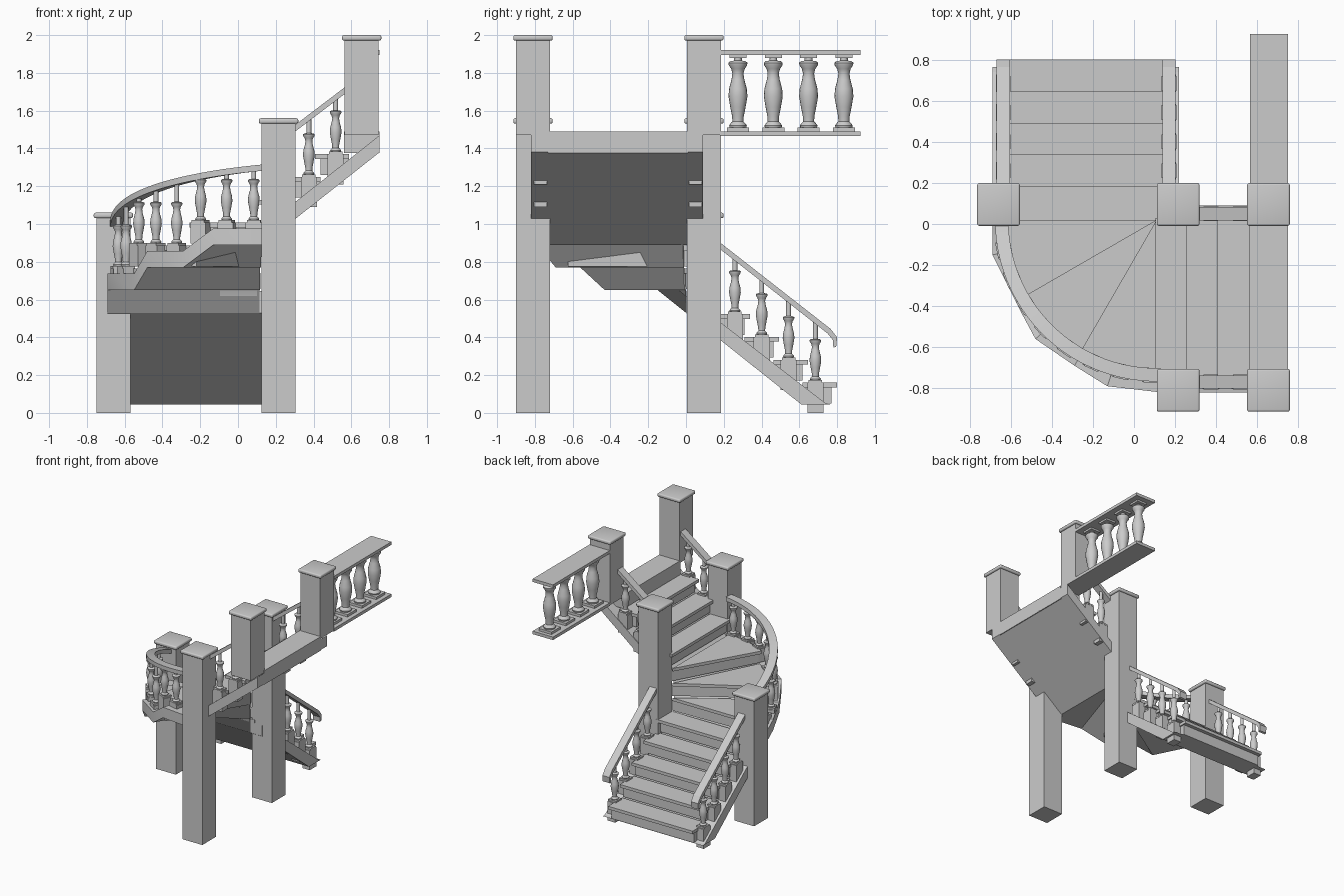
import bpy, bmesh
from math import sin, cos, radians, pi
from mathutils import Matrix, Vector

if "Cube" in bpy.data.objects:
    bpy.data.objects.remove(bpy.data.objects["Cube"])

RISE, GO = 0.121, 0.1535
PX, PY = 0.11, 0.02            # pivot of the winding steps


def finish(name, bm, smooth=False):
    bmesh.ops.recalc_face_normals(bm, faces=bm.faces)
    me = bpy.data.meshes.new(name)
    bm.to_mesh(me)
    bm.free()
    ob = bpy.data.objects.new(name, me)
    bpy.context.collection.objects.link(ob)
    if smooth:
        bpy.ops.object.select_all(action='DESELECT')
        ob.select_set(True)
        bpy.context.view_layer.objects.active = ob
        bpy.ops.object.shade_smooth_by_angle(angle=radians(40))
    return ob


def box(name, x0, x1, y0, y1, z0, z1, bevel=0):
    bm = bmesh.new()
    m = Matrix.Translation(((x0 + x1) / 2, (y0 + y1) / 2, (z0 + z1) / 2))
    bmesh.ops.create_cube(bm, size=1, matrix=m @ Matrix.Diagonal((x1 - x0, y1 - y0, z1 - z0, 1)))
    if bevel:
        bmesh.ops.bevel(bm, geom=bm.edges[:], offset=bevel, segments=3, profile=0.5, affect='EDGES')
    return finish(name, bm, bevel > 0)


def prism(name, pts, axis, lo, hi):
    """Extrude a 2D outline along an axis; outline is in the other two axes."""
    def put(p, h):
        return {'x': (h, p[0], p[1]), 'y': (p[0], h, p[1]), 'z': (p[0], p[1], h)}[axis]
    bm = bmesh.new()
    a = [bm.verts.new(put(p, lo)) for p in pts]
    b = [bm.verts.new(put(p, hi)) for p in pts]
    bm.faces.new(a)
    bm.faces.new(b)
    for i in range(len(pts)):
        j = (i + 1) % len(pts)
        bm.faces.new((a[i], a[j], b[j], b[i]))
    return finish(name, bm)


def sweep(name, rings):
    """Skin a list of four-point sections and cap both ends."""
    bm = bmesh.new()
    vs = [[bm.verts.new(p) for p in r] for r in rings]
    for r, q in zip(vs, vs[1:]):
        for i in range(4):
            j = (i + 1) % 4
            bm.faces.new((r[i], r[j], q[j], q[i]))
    bm.faces.new(vs[0])
    bm.faces.new(vs[-1])
    return finish(name, bm, True)


PROFILE = [(.027, .012), (.029, .02), (.024, .027), (.018, .033), (.019, .05), (.025, .08),
           (.031, .115), (.029, .14), (.021, .17), (.018, .19), (.022, .205), (.030, .217),
           (.031, .225), (.025, .23), (.013, .232)]


def baluster(name, x, y, z, top, s=1.0, rot=0.0, plinth=0.16):
    bm = bmesh.new()
    # square foot plate
    bmesh.ops.create_cube(bm, size=1, matrix=Matrix.Translation((0, 0, .0065)) @ Matrix.Diagonal((.072, .072, .013, 1)))
    # block under the foot
    if plinth:
        bmesh.ops.create_cube(bm, size=1, matrix=Matrix.Translation((0, 0, -plinth / 2)) @ Matrix.Diagonal((.068, .085, plinth, 1)))
    # turned body
    n = 16
    rings = []
    for r, h in PROFILE + [(.013, (top - z) / s)]:
        rings.append([bm.verts.new((r * cos(2 * pi * i / n), r * sin(2 * pi * i / n), h)) for i in range(n)])
    for a, b in zip(rings, rings[1:]):
        for i in range(n):
            j = (i + 1) % n
            bm.faces.new((a[i], a[j], b[j], b[i]))
    bm.faces.new(rings[0])
    bm.faces.new(rings[-1])
    bm.transform(Matrix.Translation((x, y, z)) @ Matrix.Rotation(rot, 4, 'Z') @ Matrix.Scale(s, 4))
    finish(name, bm, True)


def polar(r, deg):
    return PX - r * cos(radians(deg)), PY - r * sin(radians(deg))


# newel posts with rounded caps
for i, (x, y, z0, z1) in enumerate([(-.66, .09, 0, 1.06), (.215, .09, 0, 1.56), (.655, .09, 1.47, 2.0),
                                    (.215, -.81, 0, 1.56), (.655, -.81, 1.47, 2.0)]):
    y += .005 if y > 0 else 0
    box(f"post_{i}", x - .09, x + .09, y - .09, y + .09, z0, z1 - .015)
    box(f"post_cap_{i}", x - .104, x + .104, y - .104, y + .104, z1 - .029, z1, .01)

# straight steps: lower flight runs to -y, upper flight runs to +x
for k in range(5):
    f, z = .80 - GO * k, .16 + RISE * k
    box(f"lower_tread_{k}", -.62, .15, f - GO - .03, f, z - .025, z)
    box(f"lower_riser_{k}", -.61, .14, f - GO - .03, f - .03, z - .11, z - .025)
for k in range(3):
    f, z = .105 + .151 * k, .16 + RISE * (8 + k)
    box(f"upper_tread_{k}", f, f + .18, -.75, .03, z - .025, z)
    box(f"upper_riser_{k}", f + .03, f + .18, -.74, .02, z - .11, z - .025)
box("landing_edge", .56, .75, -.73, .01, 1.375, 1.49)

# three winding steps
for k in range(3):
    z, a0 = .16 + RISE * (5 + k), 30 * k
    a1 = a0 + (33 if k < 2 else 30)
    arc = [polar(.735, a0 + (a1 - a0) * i / 8) for i in range(9)]
    prism(f"winder_tread_{k}", [(PX, PY)] + arc, 'z', z - .025, z)
    arc = [polar(.725, a0 + 2.5 + (a1 - a0 - 2.5) * i / 8) for i in range(9)]
    prism(f"winder_riser_{k}", [(PX + .01, PY - .01)] + arc, 'z', z - .11, z - .025)

# sloping bases of the straight flights
prism("lower_base", [(0, .53), (.61, .045), (.765, .045), (.73, .045), (0, .62)][:3] + [(.74, .05), (0, .62)],
      'x', -.69, .22)
prism("upper_base", [(.13, .89), (.75, 1.38), (.75, 1.47), (.13, .98)], 'y', -.82, .09)

# stepped base under the turn
outer = [(-.69, 0, .53), (-.69, -.15, .65), (-.55, -.43, .65), (-.48, -.56, .77),
         (-.29, -.69, .77), (-.13, -.79, .89), (.13, -.82, .89)]
rings = []
for x, y, z in outer:
    ix, iy = .13 + (x - .13) * .02, y * .02
    rings.append([(x, y, z), (ix, iy, z), (ix, iy, z + .087), (x, y, z + .087)])
sweep("turn_base", rings)

# lower handrails with a drooping end, and their balusters
lower_rail = [(.17, .875), (.17, .91), (.765, .445), (.80, .40), (.795, .35), (.78, .345), (.778, .385), (.75, .42)]
for side, x in (("left", -.637), ("right", .17)):
    prism(f"lower_rail_{side}", lower_rail, 'x', x - .032, x + .032)
    for k in range(4):
        y = .685 - .142 * k
        baluster(f"lower_baluster_{side}_{k}", x, y, .16 + RISE * k, .885 - .785 * (y - .17))

# upper handrails and balusters
for side, y in (("front", -.77), ("back", .05)):
    prism(f"upper_rail_{side}", [(.29, 1.48), (.29, 1.515), (.58, 1.735), (.58, 1.70)], 'y', y - .032, y + .032)
    for k in range(2):
        x = .375 + .142 * k
        baluster(f"upper_baluster_{side}_{k}", x, y, 1.249 + RISE * k, 1.49 + .76 * (x - .29), rot=pi / 2)


# curved handrail and balusters round the turn
def curve_z(deg):
    t = deg / 90
    return 1.0 + .30 * (1.6 * t - .6 * t * t)


rings = []
for i in range(-1, 26):
    a = 91.5 * i / 25
    z = curve_z(a)
    (xo, yo), (xi, yi) = polar(.787, a), polar(.722, a)
    rings.append([(xo, yo, z - .02), (xi, yi, z - .02), (xi, yi, z + .013), (xo, yo, z + .013)])
sweep("curved_rail", rings)
for k in range(8):
    a = 11 * (k + 1)
    x, y = polar(.757, a)
    baluster(f"curved_baluster_{k}", x, y, .765 + RISE * int(a // 30), curve_z(a) - .01,
             rot=radians(a), plinth=.11)

# landing balustrade
box("landing_bottom_rail", .565, .75, .18, .925, 1.465, 1.49)
box("landing_top_rail", .565, .75, .18, .925, 1.895, 1.92)
for k in range(4):
    y = .275 + .187 * k
    baluster(f"landing_baluster_{k}", .6575, y, 1.489, 1.90, s=1.62, plinth=0)
    box(f"landing_baluster_top_{k}", .6125, .7025, y - .045, y + .045, 1.88, 1.896)
